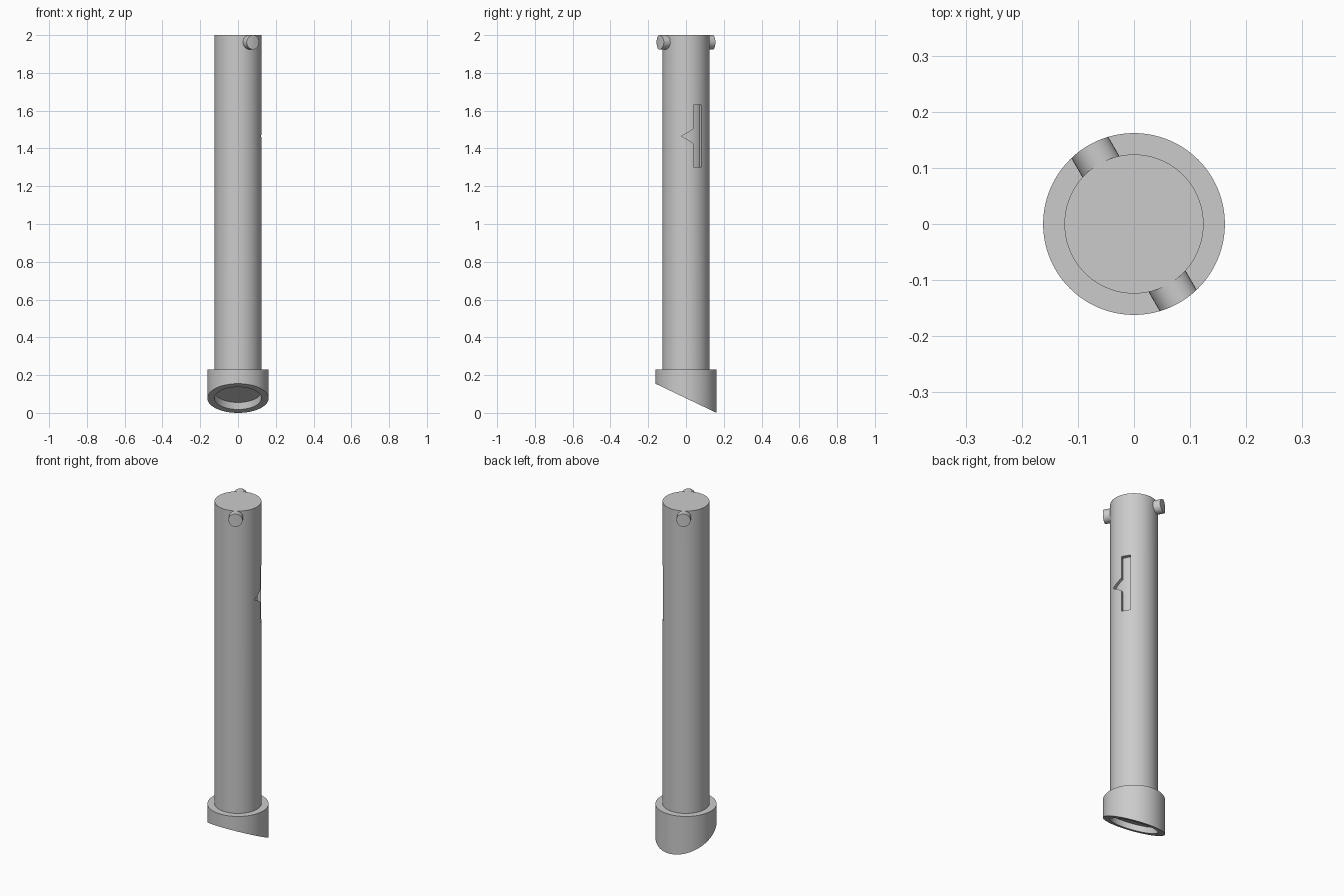
import bpy, bmesh, math

TUBE_R, COLLAR_R, SIDES = 0.124, 0.162, 96
SLOT_AIM = math.radians(30)      # direction the slot faces
PEG_AIMS = (math.radians(-60), math.radians(120))

cube = bpy.data.objects.get("Cube")
if cube:
    bpy.data.objects.remove(cube, do_unlink=True)

grey = bpy.data.materials.new("plain grey")
grey.use_nodes = True
colour = (0.6, 0.6, 0.6, 1)
grey.diffuse_color = colour
grey.node_tree.nodes["Principled BSDF"].inputs["Base Color"].default_value = colour


def slant(y, lift=0.0):
    """Height of the sloping underside."""
    return (COLLAR_R - y) * 0.478 + lift


def finish(name, bm):
    bmesh.ops.recalc_face_normals(bm, faces=bm.faces[:])
    mesh = bpy.data.meshes.new(name)
    bm.to_mesh(mesh)
    bm.free()
    mesh.materials.append(grey)
    obj = bpy.data.objects.new(name, mesh)
    bpy.context.collection.objects.link(obj)
    return obj


def ring(bm, radius, height):
    verts = []
    for i in range(SIDES):
        a = 2 * math.pi * i / SIDES
        x, y = radius * math.cos(a), radius * math.sin(a)
        verts.append(bm.verts.new((x, y, height(y))))
    return verts


def bridge(bm, a, b):
    for i in range(len(a)):
        j = (i + 1) % len(a)
        bm.faces.new((a[i], a[j], b[j], b[i]))


def solid(name, radius, bottom, top):
    bm = bmesh.new()
    low, high = ring(bm, radius, bottom), ring(bm, radius, top)
    bridge(bm, low, high)
    bm.faces.new(low)
    bm.faces.new(high)
    return finish(name, bm)


def activate(obj):
    bpy.ops.object.select_all(action='DESELECT')
    obj.select_set(True)
    bpy.context.view_layer.objects.active = obj


def carve(obj, cutter):
    mod = obj.modifiers.new("carve", 'BOOLEAN')
    mod.operation, mod.solver, mod.object = 'DIFFERENCE', 'EXACT', cutter
    activate(obj)
    bpy.ops.object.modifier_apply(modifier=mod.name)
    bpy.data.objects.remove(cutter, do_unlink=True)


def smooth(obj):
    activate(obj)
    bpy.ops.object.shade_smooth_by_angle(angle=math.radians(30))


def aimed(aim, out, side, z):
    """Point given by its distance outward and sideways from an aim direction."""
    c, s = math.cos(aim), math.sin(aim)
    return (out * c - side * s, out * s + side * c, z)


# Main tube, its slanted bottom recessed inside the collar
tube = solid("main_tube", TUBE_R, lambda y: slant(y, 0.037), lambda y: 2.0)

# Shallow arrow-shaped slot with a floor that follows the tube
profile = [(-0.025, 1.303), (0.025, 1.303), (0.025, 1.63), (-0.025, 1.63),
           (-0.025, 1.503), (-0.082, 1.465), (-0.025, 1.427)]
bm = bmesh.new()
inner, outer = ([bm.verts.new(aimed(SLOT_AIM, out, t, z)) for t, z in profile]
                for out in (0.04, 0.2))
bridge(bm, inner, outer)
bm.faces.new(inner)
bm.faces.new(outer)
cutter = finish("slot_cutter", bm)
cutter.hide_render = True
core = solid("slot_core", 0.104, lambda y: 1.0, lambda y: 1.9)
core.hide_render = True
carve(cutter, core)
carve(tube, cutter)
smooth(tube)

# Collar ring with a slanted underside
bm = bmesh.new()
loops = [ring(bm, TUBE_R, slant), ring(bm, COLLAR_R, slant),
         ring(bm, COLLAR_R, lambda y: 0.23), ring(bm, TUBE_R, lambda y: 0.23)]
for i in range(4):
    bridge(bm, loops[i], loops[(i + 1) % 4])
smooth(finish("collar", bm))

# Two opposite pegs, their ends curved to match the collar
PEG_R, PEG_Z, N = 0.038, 1.962, 32
for name, aim in zip(("front_peg", "back_peg"), PEG_AIMS):
    bm = bmesh.new()
    root, tip = [], []
    for i in range(N):
        a = 2 * math.pi * i / N
        t, z = PEG_R * math.cos(a), PEG_Z + PEG_R * math.sin(a)
        root.append(bm.verts.new(aimed(aim, 0.1, t, z)))
        tip.append(bm.verts.new(aimed(aim, math.sqrt(COLLAR_R ** 2 - t * t), t, z)))
    bridge(bm, root, tip)
    bm.faces.new(root)
    for i in range(N // 2):
        strip = [tip[i], tip[i + 1], tip[N - i - 1], tip[-i]]
        bm.faces.new(list(dict.fromkeys(strip)))
    smooth(finish(name, bm))
